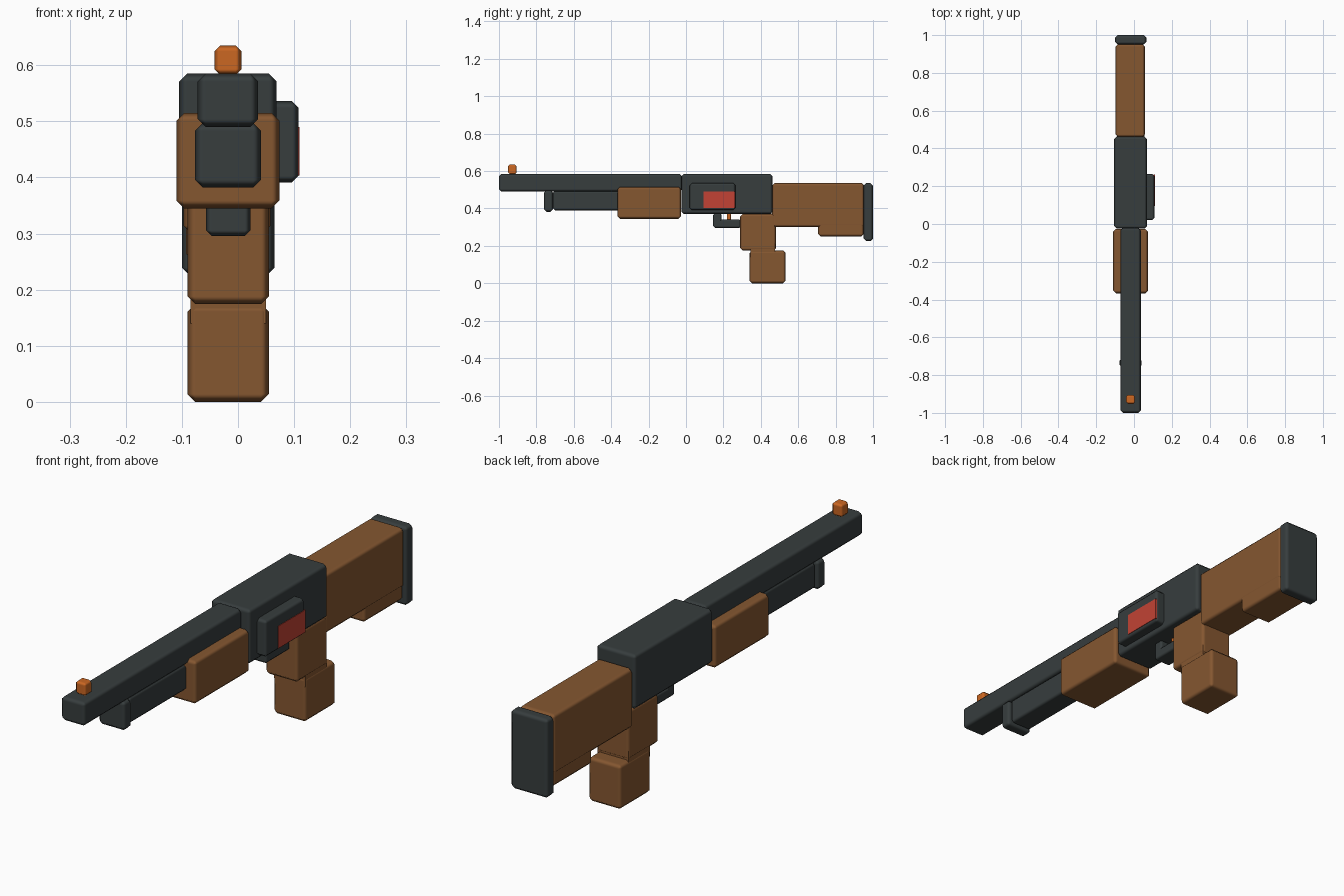
import bpy, bmesh
from mathutils import Vector

if "Cube" in bpy.data.objects:
    bpy.data.objects.remove(bpy.data.objects["Cube"])


def material(name, rgb):
    m = bpy.data.materials.new(name)
    m.diffuse_color = (*rgb, 1.0)
    m.use_nodes = True
    m.node_tree.nodes["Principled BSDF"].inputs["Base Color"].default_value = m.diffuse_color
    return m


METAL = material("dark_metal", (0.038, 0.047, 0.048))
WOOD = material("brown_wood", (0.235, 0.095, 0.030))
ORANGE = material("orange", (0.60, 0.135, 0.016))
RED = material("red", (0.54, 0.055, 0.035))


def block(name, mat, x, y, z, bevel=0.014):
    """Chamfered box from its (min, max) ranges along each axis."""
    lo, hi = (Vector(v) for v in zip(x, y, z))
    size, centre = hi - lo, (lo + hi) / 2
    bm = bmesh.new()
    bmesh.ops.create_cube(bm, size=1)
    for v in bm.verts:
        v.co = Vector(c * s for c, s in zip(v.co, size))
    me = bpy.data.meshes.new(name)
    bm.to_mesh(me)
    bm.free()
    me.materials.append(mat)
    me.shade_smooth()
    ob = bpy.data.objects.new(name, me)
    ob.location = centre
    bpy.context.collection.objects.link(ob)
    if bevel:
        mod = ob.modifiers.new("chamfer", "BEVEL")
        mod.width = bevel
        mod.segments = 1
        mod.harden_normals = True
    else:
        me.shade_flat()
    return ob


# Barrel, sight and tube below it
block("barrel", METAL, (-0.072, 0.036), (-1.0, -0.02), (0.49, 0.585))
block("front_sight", ORANGE, (-0.042, 0.006), (-0.952, -0.905), (0.583, 0.635), 0.01)
block("magazine_tube", METAL, (-0.067, 0.031), (-0.712, -0.34), (0.39, 0.495), 0.012)
block("tube_band", METAL, (-0.077, 0.041), (-0.76, -0.71), (0.382, 0.497))

# Sliding fore-end
block("fore_end", WOOD, (-0.11, 0.074), (-0.367, -0.026), (0.345, 0.515))

# Receiver with the side port and its red shell
block("receiver", METAL, (-0.105, 0.069), (-0.025, 0.463), (0.37, 0.585))
block("side_port", METAL, (0.05, 0.108), (0.02, 0.264), (0.391, 0.536), 0.012)
block("red_shell", RED, (0.104, 0.110), (0.094, 0.262), (0.403, 0.49), 0)

# Trigger and guard
block("trigger_guard", METAL, (-0.057, 0.022), (0.145, 0.295), (0.296, 0.341), 0.01)
block("guard_post", METAL, (-0.057, 0.022), (0.145, 0.19), (0.30, 0.375), 0.01)
block("trigger", ORANGE, (-0.03, -0.005), (0.218, 0.24), (0.33, 0.375), 0.004)

# Grip in two stepped blocks
block("grip_upper", WOOD, (-0.09, 0.055), (0.29, 0.482), (0.174, 0.372))
block("grip_lower", WOOD, (-0.09, 0.055), (0.34, 0.533), (0.0, 0.175))
block("grip_core", WOOD, (-0.085, 0.05), (0.345, 0.476), (0.14, 0.21), 0)

# Stock, its lower heel and the butt pad
block("stock", WOOD, (-0.097, 0.058), (0.46, 0.953), (0.30, 0.536))
block("stock_heel", WOOD, (-0.093, 0.055), (0.706, 0.951), (0.25, 0.36))
block("butt_pad", METAL, (-0.10, 0.065), (0.95, 1.0), (0.225, 0.536))
